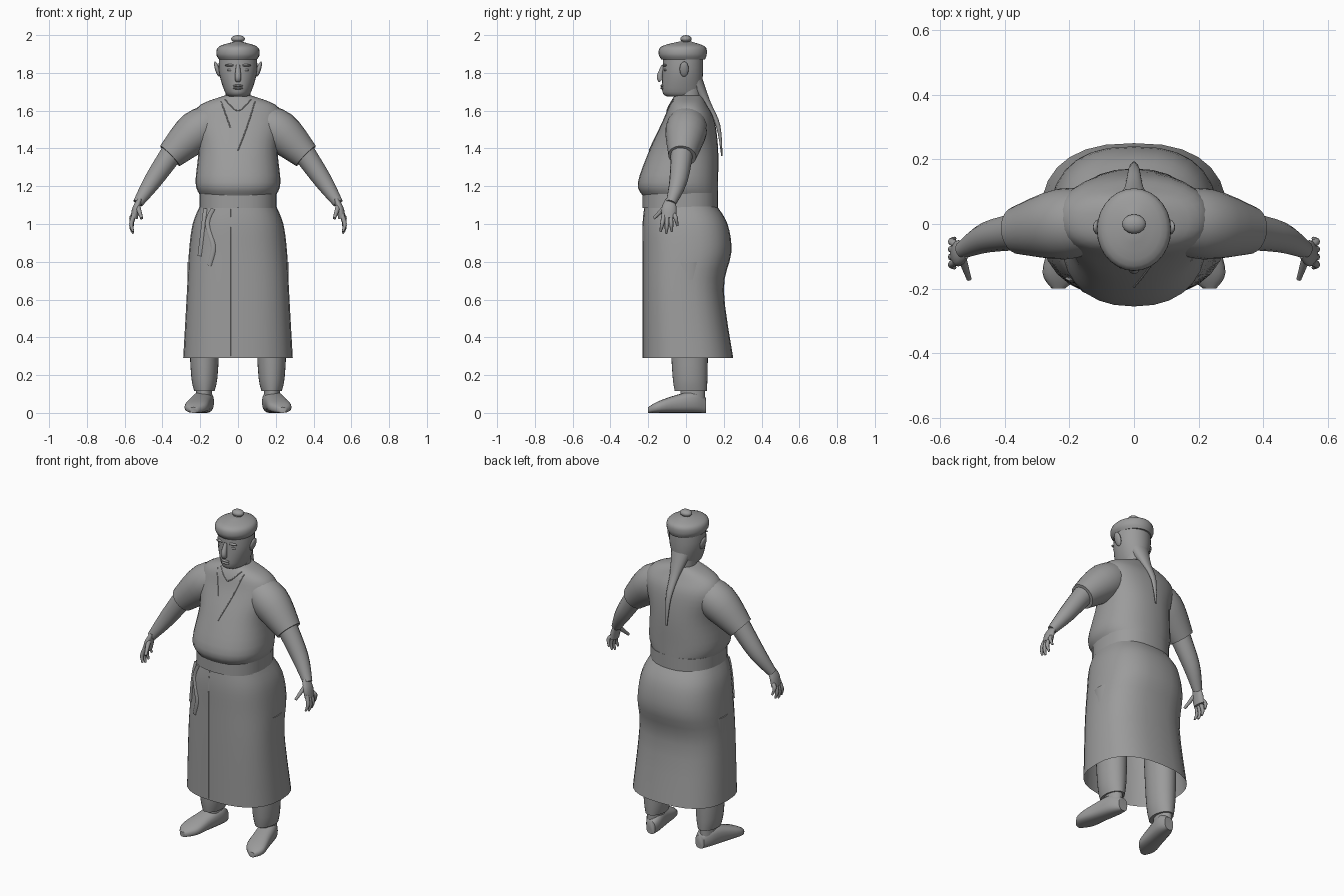
import bpy, bmesh, math
from mathutils import Vector
from mathutils.bvhtree import BVHTree

cube = bpy.data.objects.get("Cube")
if cube:
    bpy.data.objects.remove(cube)

clay = bpy.data.materials.new("clay_grey")
clay.use_nodes = True
grey = (0.33, 0.33, 0.33, 1)
clay.diffuse_color = grey
clay.node_tree.nodes["Principled BSDF"].inputs["Base Color"].default_value = grey


def finish(name, bm):
    """Turn a bmesh into a smooth grey object."""
    bmesh.ops.recalc_face_normals(bm, faces=bm.faces)
    mesh = bpy.data.meshes.new(name)
    bm.to_mesh(mesh)
    bm.free()
    mesh.materials.append(clay)
    ob = bpy.data.objects.new(name, mesh)
    bpy.context.collection.objects.link(ob)
    bpy.ops.object.select_all(action='DESELECT')
    ob.select_set(True)
    bpy.context.view_layer.objects.active = ob
    bpy.ops.object.shade_smooth_by_angle(angle=math.radians(50))
    return ob


def flow(rows, steps=4):
    """Pass a smooth spline through a few rows of values."""
    rows = [Vector(row) for row in rows]
    result = [rows[0]]
    for i in range(len(rows) - 1):
        start, end = rows[i], rows[i + 1]
        before, after = rows[max(i - 1, 0)], rows[min(i + 2, len(rows) - 1)]
        for k in range(1, steps + 1):
            t = k / steps
            bend = (1 - t) * (end - before) - t * (after - start)
            result.append(start.lerp(end, t) + t * (1 - t) * (
                (end - before) * (1 - t) / 2 - (after - start) * t / 2
                - (end - start) * (1 - 2 * t)) if bend.length else start.lerp(end, t))
    return result


def loft(name, rings, sides, power=2, open_start=False):
    """Skin rings given as (centre, u axis, v axis)."""
    def rounded(value):
        return math.copysign(abs(value) ** (2 / power), value)

    bm = bmesh.new()
    angles = [math.tau * i / sides for i in range(sides)]
    loops = [[bm.verts.new(centre + u * rounded(math.cos(a)) + v * rounded(math.sin(a)))
              for a in angles] for centre, u, v in rings]
    for lower, upper in zip(loops, loops[1:]):
        for i in range(sides):
            bm.faces.new((lower[i - 1], lower[i], upper[i], upper[i - 1]))
    bm.faces.new(loops[-1])
    if not open_start:
        bm.faces.new(loops[0])
    return finish(name, bm)


def slices(name, rows, x=0, sides=28, **options):
    """Horizontal slices: height, half width, front y, back y."""
    rings = [(Vector((x, (front + back) / 2, z)), Vector((width, 0, 0)),
              Vector((0, (back - front) / 2, 0))) for z, width, front, back in flow(rows)]
    return loft(name, rings, sides, **options)


def tube(name, points, radii, across=(0, 1, 0), flat=1, sides=16):
    """Tapered limb along points; flat thins it against the across axis."""
    rows = flow([(*point, radius) for point, radius in zip(points, radii)])
    centres = [row.xyz for row in rows]
    rings = []
    for i, row in enumerate(rows):
        along = (centres[min(i + 1, len(rows) - 1)] - centres[max(i - 1, 0)]).normalized()
        v = Vector(across)
        v = (v - along * v.dot(along)).normalized()
        rings.append((row.xyz, along.cross(v) * row.w * flat, v * row.w))
    return loft(name, rings, sides)


def blob(name, location, size, tilt=0):
    """Squashed sphere for small rounded details."""
    bm = bmesh.new()
    bmesh.ops.create_uvsphere(bm, u_segments=16, v_segments=8, radius=1)
    ob = finish(name, bm)
    ob.location, ob.scale, ob.rotation_euler.y = location, size, tilt


def trim(name, target, path, width=0.003, flat=1):
    """Strip laid on the front of a part along an x, z path."""
    mesh = target.data
    tree = BVHTree.FromPolygons([v.co for v in mesh.vertices],
                                [p.vertices for p in mesh.polygons])
    points = [tree.ray_cast(Vector((x, -1, z)), Vector((0, 1, 0)))[0]
              for x, z in flow(path)]
    tube(name, points, [width] * len(points), across=(1, 0, 0), flat=flat, sides=8)


# Clothing on the trunk
skirt = slices("long_skirt", [
    (0.29, 0.29, -0.23, 0.25), (0.65, 0.27, -0.23, 0.2), (0.85, 0.26, -0.23, 0.24),
    (1, 0.24, -0.23, 0.22), (1.1, 0.2, -0.22, 0.16)], power=2.5, open_start=True)
slices("waist_belt", [(z, 0.205, -0.23, 0.17) for z in (1.085, 1.165)], power=2.4)
shirt = slices("shirt_body", [
    (1.15, 0.2, -0.23, 0.17), (1.22, 0.225, -0.255, 0.17), (1.4, 0.21, -0.19, 0.17),
    (1.55, 0.24, -0.12, 0.15), (1.63, 0.2, -0.09, 0.11), (1.68, 0.07, -0.06, 0.08)], power=2.3)

# Neckline, wrap edges, skirt seam and belt ties
trim("wrap_edge", shirt, [(0.09, 1.65), (0.05, 1.52), (0, 1.39)])
trim("inner_edge", shirt, [(-0.09, 1.65), (-0.04, 1.51)])
trim("neckline", shirt, [(-0.07, 1.66), (0, 1.6), (0.07, 1.66)])
trim("skirt_seam", skirt, [(-0.04, 1.08), (-0.04, 0.3)])
trim("long_tie", skirt, [(-0.13, 1.08), (-0.16, 1), (-0.13, 0.88), (-0.15, 0.78)],
     width=0.014, flat=0.5)
trim("short_tie", skirt, [(-0.17, 1.08), (-0.2, 0.83)], width=0.014, flat=0.5)

# Head and neck
slices("neck", [(z, 0.066, -0.055, 0.08) for z in (1.6, 1.75)])
slices("head", [(1.675, 0.05, -0.1, 0.07), (1.7, 0.07, -0.125, 0.08),
                (1.8, 0.1, -0.125, 0.09), (1.9, 0.1, -0.12, 0.09)])
tube("nose", [(0, -0.12, 1.84), (0, -0.138, 1.78), (0, -0.13, 1.76)], (0.01, 0.017, 0.015),
     across=(1, 0, 0))
for lip, z in (("upper_lip", 1.732), ("lower_lip", 1.719)):
    blob(lip, (0, -0.124, z), (0.026, 0.012, 0.007))

# Round hat with a button on top
slices("hat", [(1.87, 0.1, -0.13, 0.1), (1.9, 0.115, -0.145, 0.11),
               (1.94, 0.1, -0.13, 0.1), (1.965, 0.02, -0.04, 0.03)])
slices("button_stem", [(z, 0.025, -0.025, 0.02) for z in (1.95, 1.98)])
blob("hat_button", (0, 0, 1.98), (0.037, 0.03, 0.02))

# Pigtail
tube("pigtail", [(0, 0.05, 1.75), (0, 0.11, 1.64), (0, 0.17, 1.52), (0, 0.19, 1.36)],
     (0.06, 0.03, 0.017, 0.005), across=(1, 0, 0), flat=0.7)

# Paired parts
for side, s in (("left_", 1), ("right_", -1)):
    def limb(name, points, radii, **options):
        tube(side + name, [(s * x, y, z) for x, y, z in points], radii, **options)

    limb("sleeve", [(0.1, 0.01, 1.55), (0.22, 0, 1.49), (0.36, -0.02, 1.36)],
         (0.09, 0.11, 0.074), sides=24)
    limb("forearm", [(0.34, -0.02, 1.39), (0.45, -0.04, 1.23), (0.53, -0.08, 1.11)],
         (0.06, 0.048, 0.027))
    limb("palm", [(0.52, -0.08, 1.13), (0.54, -0.09, 1.08), (0.55, -0.09, 1.03)],
         (0.027, 0.04, 0.038), flat=0.5)

    # Four fingers fan out from the palm, the middle one longest
    for i, finger in enumerate(("index", "middle", "ring", "little")):
        fan = i - 1.5
        tip = 0.95 + 0.01 * (i - 1) ** 2
        limb(finger + "_finger", [(0.55, -0.09 + fan * 0.018, 1.05),
                                  (0.565, -0.09 + fan * 0.024, tip + 0.04),
                                  (0.555, -0.09 + fan * 0.03, tip)], (0.012, 0.011, 0.006), sides=8)
    limb("thumb", [(0.53, -0.11, 1.09), (0.51, -0.17, 1.03)], (0.014, 0.008), sides=8)

    # Ear, eye and brow
    blob(side + "ear", (s * 0.11, -0.01, 1.82), (0.012, 0.024, 0.042), tilt=s * 0.3)
    blob(side + "eye", (s * 0.04, -0.108, 1.815), (0.02, 0.01, 0.007))
    blob(side + "brow", (s * 0.04, -0.112, 1.84), (0.03, 0.012, 0.007))

    # Trouser leg over a slimmer ankle
    slices(side + "ankle", [(z, 0.042, -0.03, 0.1) for z in (0.05, 0.14)], x=s * 0.18)
    slices(side + "trouser_leg", [(0.115, 0.054, -0.06, 0.11), (0.25, 0.074, -0.075, 0.115),
                                  (0.8, 0.09, -0.1, 0.12)], x=s * 0.178)

    # Shoe: upright slices from heel to toe, turned outwards
    shoe = flow([(0.105, 0.03, 0.08), (0.05, 0.052, 0.115), (-0.05, 0.058, 0.095),
                 (-0.15, 0.06, 0.06), (-0.2, 0.02, 0.03)])
    loft(side + "shoe", [(Vector((s * (0.19 - 0.22 * y), y, height / 2)), Vector((width, 0, 0)),
                          Vector((0, 0, height / 2))) for y, width, height in shoe],
         sides=20, power=2.6)
